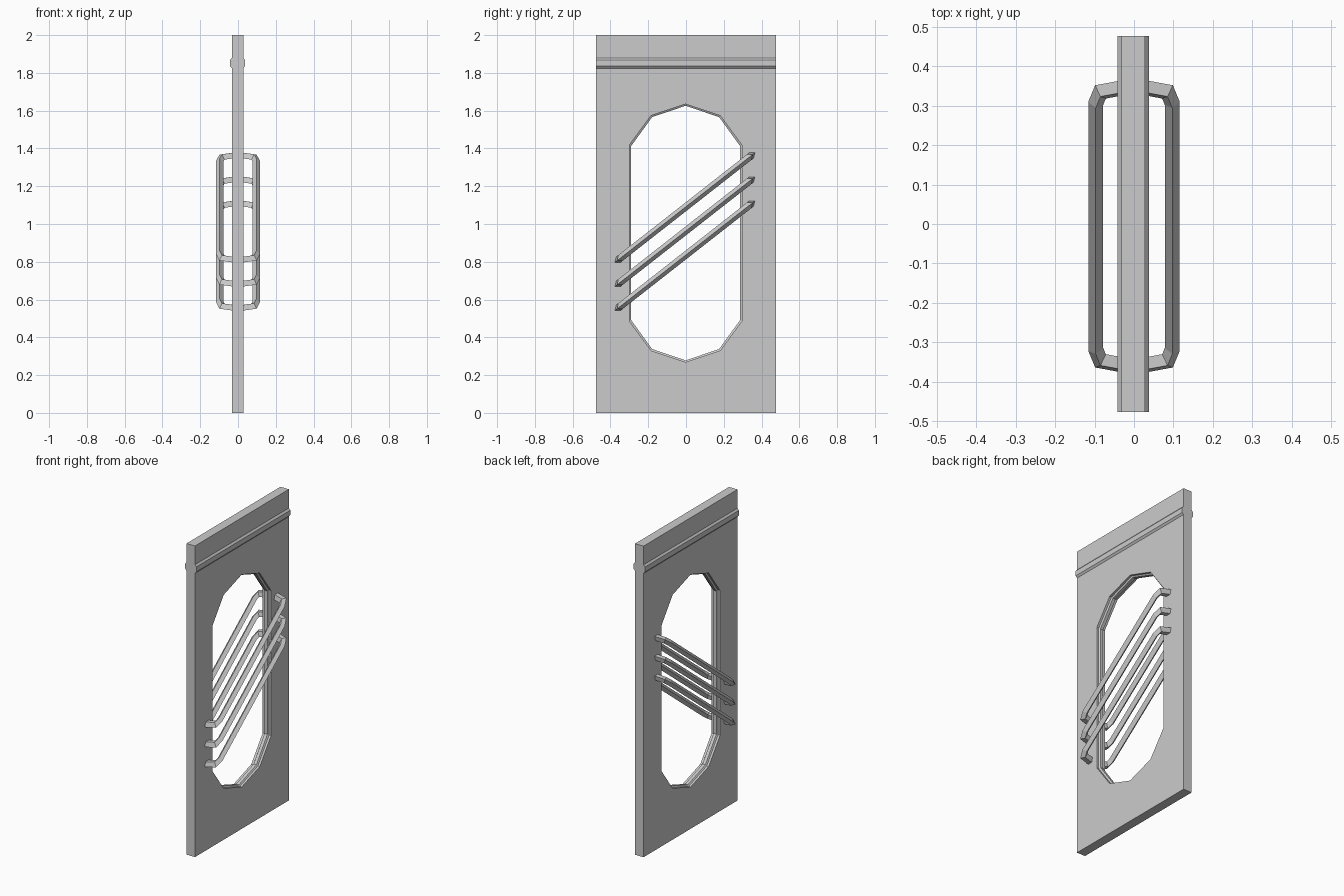
import bpy
import bmesh
from mathutils import Vector

cube = bpy.data.objects.get("Cube")
if cube:
    bpy.data.objects.remove(cube, do_unlink=True)

grey = bpy.data.materials.new("light grey")
grey.use_nodes = True
colour = (0.6, 0.6, 0.6, 1)
grey.diffuse_color = colour
grey.node_tree.nodes["Principled BSDF"].inputs["Base Color"].default_value = colour

HALF_W, HALF_T, CENTRE = 0.477, 0.03, -0.002


def finish(bm, name):
    bmesh.ops.recalc_face_normals(bm, faces=bm.faces)
    mesh = bpy.data.meshes.new(name)
    bm.to_mesh(mesh)
    bm.free()
    mesh.materials.append(grey)
    obj = bpy.data.objects.new(name, mesh)
    bpy.context.collection.objects.link(obj)
    return obj


def ring(bm, points):
    return [bm.verts.new(p) for p in points]


def bridge(bm, a, b):
    n = len(a)
    for i in range(n):
        j = (i + 1) % n
        bm.faces.new((a[i], a[j], b[j], b[i]))


def sweep(bm, rings):
    for a, b in zip(rings, rings[1:]):
        bridge(bm, a, b)
    bm.faces.new(rings[0])
    bm.faces.new(rings[-1])


# Door panel with a long faceted opening and a raised rim inside it
quarter = [(0, 0.683), (0.183, 0.622), (0.298, 0.466)]
upper = quarter[::-1] + [(-y, z) for y, z in quarter[1:]]
outline = upper + [(-y, -z) for y, z in upper]
HOLE_Z = 0.952


def hole_ring(bm, x, inset):
    sy, sz = 1 - inset / 0.298, 1 - inset / 0.683
    return ring(bm, [(x + CENTRE, y * sy - 0.002, HOLE_Z + z * sz) for y, z in outline])


bm = bmesh.new()
holes = [hole_ring(bm, x, inset) for x, inset in
         [(-HALF_T, 0), (-0.016, 0), (-0.01, 0.009),
          (0.01, 0.009), (0.016, 0), (HALF_T, 0)]]
for a, b in zip(holes, holes[1:]):
    bridge(bm, a, b)
corners = [(-HALF_W, 0), (HALF_W, 0), (HALF_W, 2), (-HALF_W, 2)]
outer = [ring(bm, [(x + CENTRE, y, z) for y, z in corners]) for x in (-HALF_T, HALF_T)]
bridge(bm, *outer)
for rim, hole in ((outer[0], holes[0]), (outer[1], holes[-1])):
    edges = []
    for loop in (rim, hole):
        for i, v in enumerate(loop):
            pair = (v, loop[(i + 1) % len(loop)])
            edges.append(bm.edges.get(pair) or bm.edges.new(pair))
    bmesh.ops.triangle_fill(bm, edges=edges, use_beauty=True)
finish(bm, "door_panel")

# Chamfered moulding across the top, on both faces
profile = [(0.028, 1.822), (0.04, 1.836), (0.04, 1.868), (0.028, 1.882)]
for side, label in ((1, "left"), (-1, "right")):
    bm = bmesh.new()
    sweep(bm, [ring(bm, [(side * x + CENTRE, y, z) for x, z in profile])
               for y in (-HALF_W, HALF_W)])
    finish(bm, label + "_moulding")

# Slanted grab bars with a diamond section, three on each face
R, SLOPE = 0.019, 0.783
path = [Vector(p) for p in [(0.02, 0.353), (0.085, 0.341), (0.097, 0.312)]]
path += [Vector((p.x, -p.y)) for p in reversed(path)]
normal = Vector((0, -SLOPE, 1)).normalized()


def bar(name, side, height):
    bm = bmesh.new()
    rings = []
    for i, p in enumerate(path):
        before = (p - path[i - 1]).normalized() if i else None
        after = (path[i + 1] - p).normalized() if i + 1 < len(path) else None
        before, after = before or after, after or before
        tangent = (before + after).normalized()
        # Mitre the corner so the bar keeps its thickness
        m = Vector((-tangent.y, tangent.x)) * R / tangent.dot(after)

        def place(q):
            return Vector((side * q.x, q.y - 0.006, height + SLOPE * q.y))

        c = place(p)
        rings.append(ring(bm, [place(p + m), c + normal * R,
                               place(p - m), c - normal * R]))
    sweep(bm, rings)
    finish(bm, name)


for side, label in ((1, "left"), (-1, "right")):
    for i, level in enumerate(("lower", "middle", "upper")):
        bar(f"{label}_{level}_bar", side, 0.832 + 0.1275 * i)
